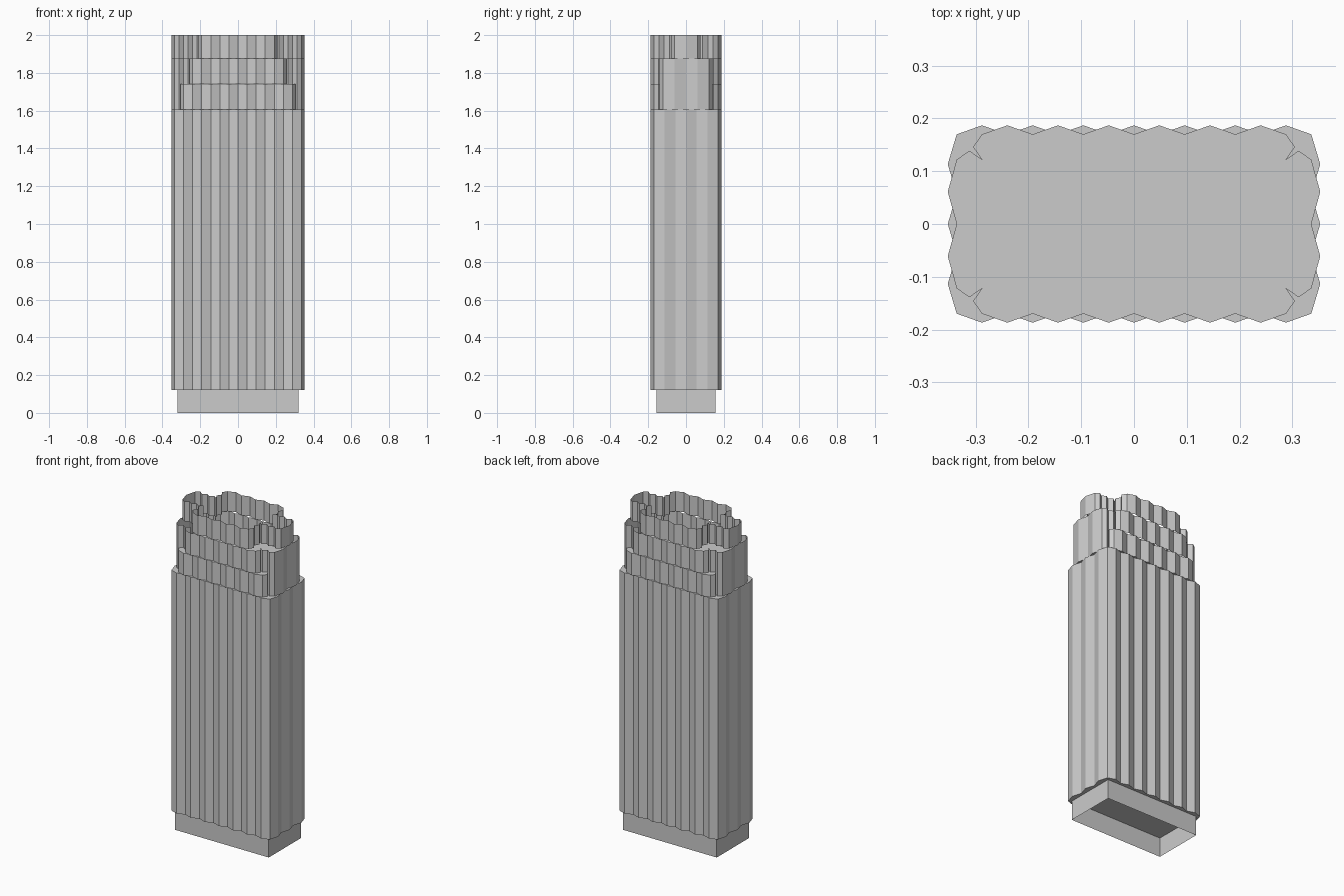
import bpy
import bmesh
from mathutils import Vector

if "Cube" in bpy.data.objects:
    bpy.data.objects.remove(bpy.data.objects["Cube"])

HALF_X, HALF_Y, PLEAT = 0.336, 0.17, 0.017

concrete = bpy.data.materials.new("light_grey")
concrete.use_nodes = True
GREY = (0.6, 0.6, 0.6, 1)
concrete.diffuse_color = GREY
concrete.node_tree.nodes["Principled BSDF"].inputs["Base Color"].default_value = GREY


def pleated_run(start, end, steps):
    """Zigzag from start towards end; every odd point is pushed outwards."""
    a, b = Vector(start), Vector(end)
    along = (b - a).normalized()
    outward = Vector((along.y, -along.x))
    return [a.lerp(b, i / steps) + outward * PLEAT * (i % 2) for i in range(steps)]


def tower_outline(front_x, side_y, front_n, notch_y_n, notch_x_n, side_n):
    """Counter-clockwise pleated outline with stepped-in corners."""
    half = pleated_run((-front_x, -HALF_Y), (front_x, -HALF_Y), front_n)
    if notch_y_n:
        half += pleated_run((front_x, -HALF_Y), (front_x, -side_y), notch_y_n)
        half += pleated_run((front_x, -side_y), (HALF_X, -side_y), notch_x_n)
    half += pleated_run((HALF_X, -side_y), (HALF_X, side_y), side_n)
    if notch_y_n:
        half += pleated_run((HALF_X, side_y), (front_x, side_y), notch_x_n)
        half += pleated_run((front_x, side_y), (front_x, HALF_Y), notch_y_n)
    # The other half is the same outline turned by half a circle
    return half + [-p for p in half]


def extrude_outline(name, outline, z0, z1, capped):
    bm = bmesh.new()
    low = [bm.verts.new((p.x, p.y, z0)) for p in outline]
    high = [bm.verts.new((p.x, p.y, z1)) for p in outline]
    n = len(outline)
    for i in range(n):
        j = (i + 1) % n
        bm.faces.new((low[i], low[j], high[j], high[i]))
    if capped:
        bm.faces.new(high)
        bm.faces.new(low[::-1])
    mesh = bpy.data.meshes.new(name)
    bm.to_mesh(mesh)
    bm.free()
    mesh.materials.append(concrete)
    obj = bpy.data.objects.new(name, mesh)
    bpy.context.collection.objects.link(obj)
    return obj


# Plain plinth, open underneath
plinth = [Vector(p) for p in ((-0.32, -0.157), (0.32, -0.157), (0.32, 0.157), (-0.32, 0.157))]
extrude_outline("plinth", plinth, 0, 0.12, False)

# Main pleated shaft
extrude_outline("shaft", tower_outline(HALF_X, HALF_Y, 14, 0, 0, 6), 0.12, 1.605, True)

# Stepped tiers, each with deeper corner notches; the upper two are open screens
extrude_outline("lower_tier", tower_outline(0.288, 0.122, 12, 2, 2, 4), 1.605, 1.74, True)
extrude_outline("middle_tier", tower_outline(0.24, 0.122, 10, 2, 4, 4), 1.74, 1.877, False)
extrude_outline("crown", tower_outline(0.192, 0.061, 8, 4, 6, 2), 1.877, 2.0, False)
